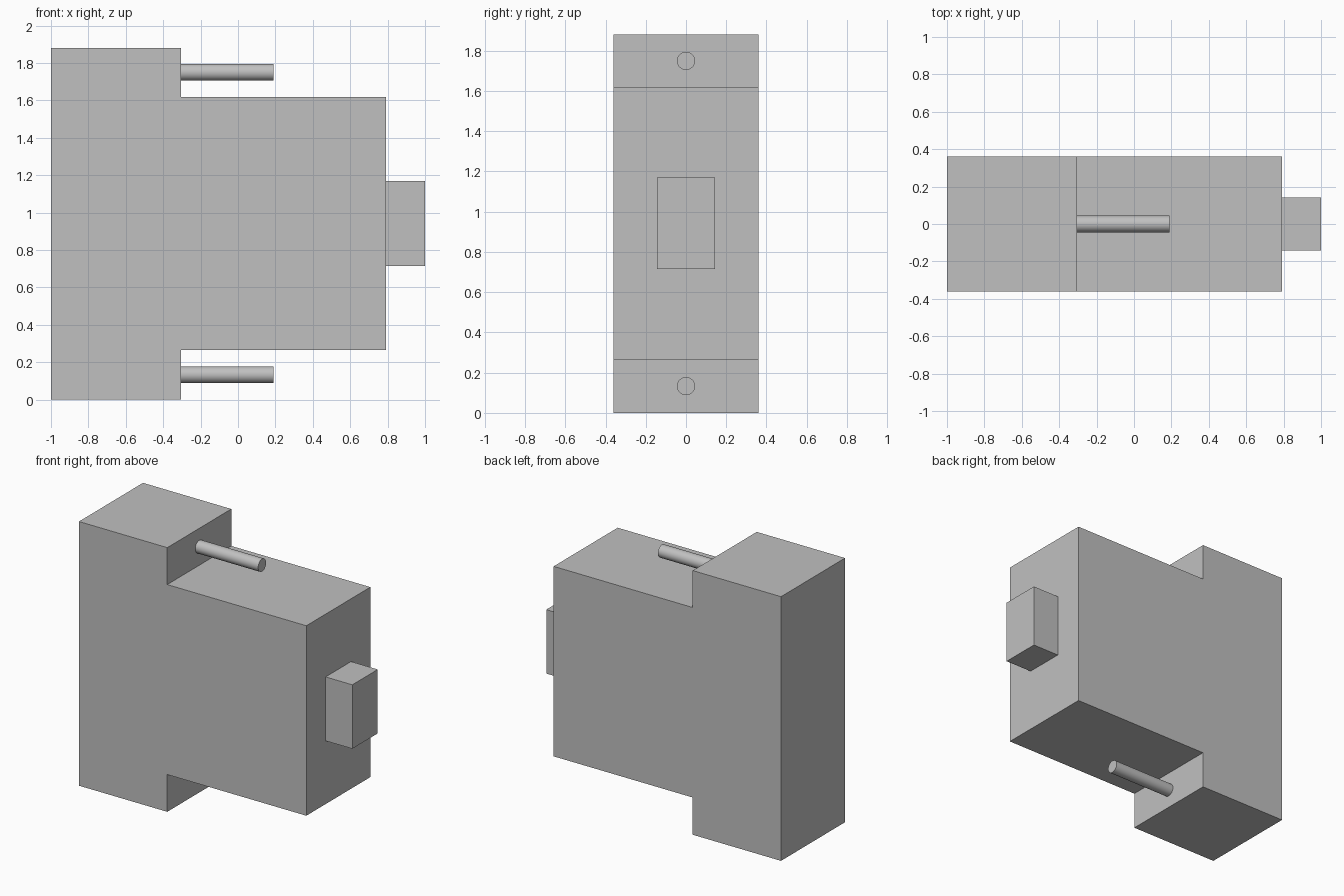
import bpy
import bmesh
from math import radians
from mathutils import Matrix, Vector

cube = bpy.data.objects.get("Cube")
if cube:
    bpy.data.objects.remove(cube, do_unlink=True)

# Single grey finish
GREY = (0.53, 0.53, 0.53, 1.0)
grey = bpy.data.materials.new("plain grey")
grey.use_nodes = True
grey.diffuse_color = GREY
grey.node_tree.nodes["Principled BSDF"].inputs["Base Color"].default_value = GREY

HEIGHT = 1.88
STEP_X = -0.305
FRONT_X = 0.79
HALF_DEPTH = 0.36


def finish(name, bm):
    bmesh.ops.recalc_face_normals(bm, faces=bm.faces)
    mesh = bpy.data.meshes.new(name)
    bm.to_mesh(mesh)
    bm.free()
    mesh.materials.append(grey)
    obj = bpy.data.objects.new(name, mesh)
    bpy.context.collection.objects.link(obj)
    return obj


def extrude_profile(name, points, half_depth):
    """Extrude an x-z outline symmetrically along y."""
    bm = bmesh.new()
    face = bm.faces.new([bm.verts.new((x, -half_depth, z)) for x, z in points])
    result = bmesh.ops.extrude_face_region(bm, geom=[face])
    moved = [v for v in result["geom"] if isinstance(v, bmesh.types.BMVert)]
    bmesh.ops.translate(bm, verts=moved, vec=Vector((0, 2 * half_depth, 0)))
    return finish(name, bm)


def pin(name, x0, x1, z, radius):
    """Round pin lying along x."""
    bm = bmesh.new()
    place = Matrix.Translation(((x0 + x1) / 2, 0, z)) @ Matrix.Rotation(radians(90), 4, "Y")
    bmesh.ops.create_cone(bm, cap_ends=True, segments=48, radius1=radius,
                          radius2=radius, depth=x1 - x0, matrix=place)
    obj = finish(name, bm)
    bpy.ops.object.select_all(action="DESELECT")
    obj.select_set(True)
    bpy.context.view_layer.objects.active = obj
    bpy.ops.object.shade_smooth_by_angle(angle=radians(30))


# Stepped housing
low, high = 0.265, 1.617
extrude_profile("housing", [
    (-1, 0), (STEP_X, 0), (STEP_X, low), (FRONT_X, low),
    (FRONT_X, high), (STEP_X, high), (STEP_X, HEIGHT), (-1, HEIGHT),
], HALF_DEPTH)

# Switch block on the end face
extrude_profile("switch_block", [
    (FRONT_X, 0.715), (1, 0.715), (1, 1.17), (FRONT_X, 1.17)], 0.143)

# Terminal pins above and below the narrow part
for name, z in (("lower_pin", 0.133), ("upper_pin", 1.75)):
    pin(name, STEP_X, 0.19, z, 0.045)
